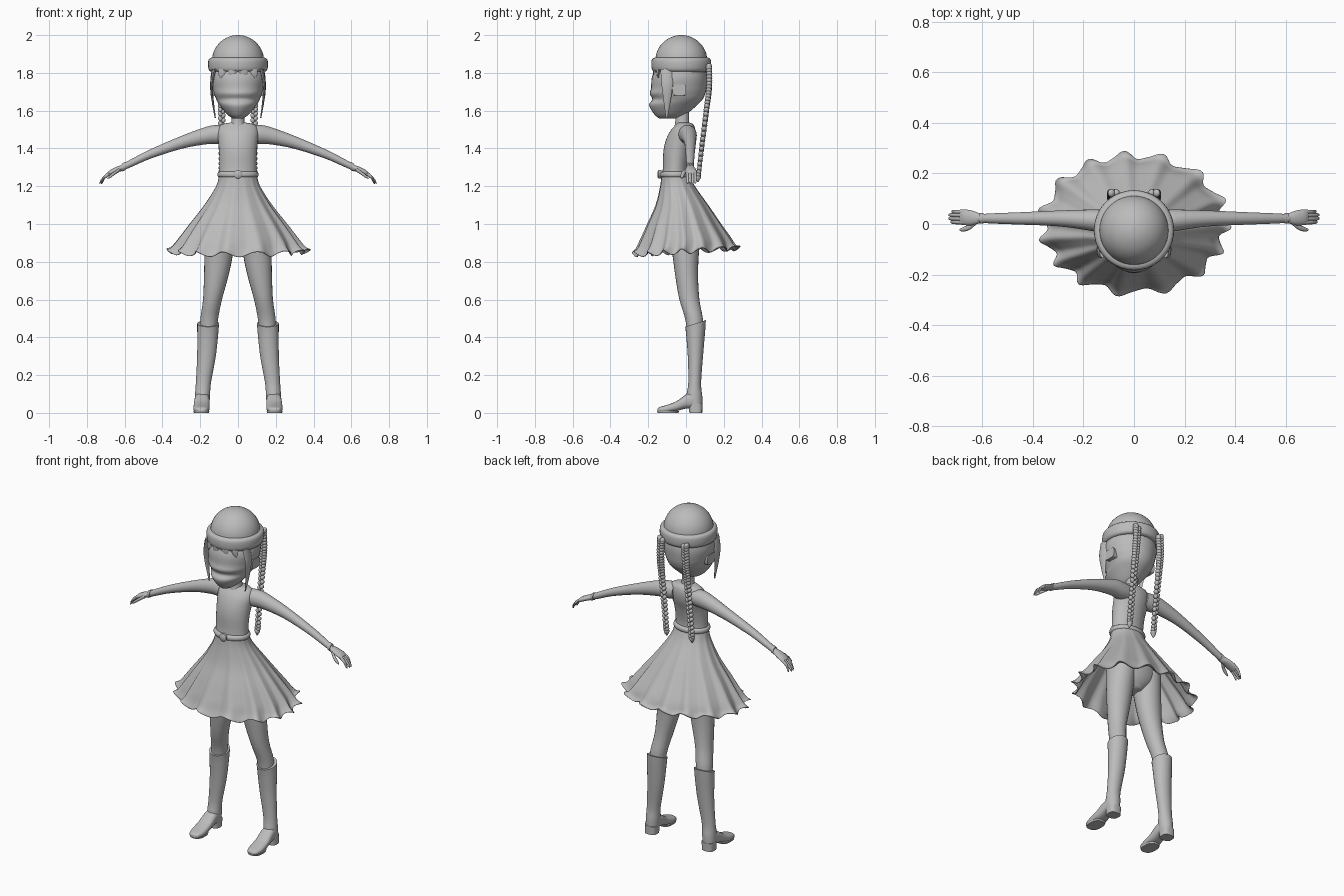
import bpy, bmesh, math
from mathutils import Matrix

GREY = bpy.data.materials.new("plain grey")
GREY.diffuse_color = (0.5, 0.5, 0.5, 1)


def finish(name, bm, mirror=False, angle=50):
    bmesh.ops.recalc_face_normals(bm, faces=bm.faces)
    me = bpy.data.meshes.new(name)
    bm.to_mesh(me)
    bm.free()
    me.materials.append(GREY)
    me.shade_smooth()
    me.set_sharp_from_angle(angle=math.radians(angle))
    ob = bpy.data.objects.new(name, me)
    bpy.context.collection.objects.link(ob)
    if mirror:
        ob.modifiers.new("mirror", "MIRROR").use_mirror_merge = False
    return ob


def smooth_rings(rings, steps):
    """Catmull-Rom interpolation between the given sections."""
    out = []
    for i in range(len(rings) - 1):
        p0, p1, p2, p3 = (rings[max(i - 1, 0)], rings[i], rings[i + 1],
                          rings[min(i + 2, len(rings) - 1)])
        for s in range(steps):
            t = s / steps
            out.append([0.5 * (2 * b + (c - a) * t + (2 * a - 5 * b + 4 * c - d) * t * t
                               + (3 * b - a - 3 * c + d) * t ** 3)
                        for a, b, c, d in zip(p0, p1, p2, p3)])
    return out + [list(rings[-1])]


def loft(name, rings, axis="z", n=24, steps=4, p=2, slope=0, mirror=False):
    """Rings are (x, y, z, radius a, radius b); slope tilts the first ring."""
    bm = bmesh.new()
    rows = []
    for k, (x, y, z, a, b) in enumerate(smooth_rings(rings, steps)):
        row = []
        for i in range(n):
            w = 2 * math.pi * i / n
            c, s = math.cos(w), math.sin(w)
            u = a * math.copysign(abs(c) ** (2 / p), c)
            v = b * math.copysign(abs(s) ** (2 / p), s)
            co = {"z": (x + u, y + v, z + (slope * v if k == 0 else 0)),
                  "x": (x, y + u, z + v), "y": (x + u, y, z + v)}[axis]
            row.append(bm.verts.new(co))
        rows.append(row)
    for r, q in zip(rows, rows[1:]):
        for i in range(n):
            j = (i + 1) % n
            bm.faces.new((r[i], r[j], q[j], q[i]))
    bm.faces.new(rows[0])
    bm.faces.new(rows[-1])
    return finish(name, bm, mirror)


def body(profile):
    """Turn (z, half width, front y, back y) into loft rings."""
    return [(0, (f + b) / 2, z, w, (b - f) / 2) for z, w, f, b in profile]


# Head, neck, torso and hips
loft("head", body([(1.558, .025, -.14, -.05), (1.58, .058, -.168, 0), (1.63, .098, -.195, .06),
                   (1.66, .115, -.178, .088), (1.69, .128, -.192, .102), (1.72, .136, -.185, .108),
                   (1.78, .145, -.18, .112), (1.85, .13, -.15, .1)]), n=32)
loft("neck", [(0, -.02, 1.5, .05, .045), (0, -.02, 1.54, .035, .037), (0, -.02, 1.6, .033, .037)])
loft("torso", body([(1.24, .1, -.13, .015), (1.30, .098, -.122, .01), (1.38, .1, -.12, .025),
                    (1.44, .105, -.108, .045), (1.49, .108, -.085, .05), (1.525, .09, -.055, .04),
                    (1.537, .04, -.048, .02)]), n=32)
loft("hips", [(0, -.01, .88, .04, .05), (0, -.005, .94, .13, .085), (0, -.01, 1.05, .15, .1),
              (0, -.04, 1.2, .095, .07)])

# Hat: rounded band and dome
loft("hat_band", [(0, -.025, z, r, r) for z, r in
                  ((1.805, .13), (1.809, .148), (1.825, .157), (1.86, .158), (1.877, .15),
                   (1.883, .13))], n=40, steps=3)
loft("hat_dome", [(0, -.025, 1.863 + .137 * math.sin(t), .138 * math.cos(t), .138 * math.cos(t))
                  for t in (0, .25, .5, .75, 1.0, 1.25, 1.42, 1.53)], n=40, steps=2)

# Hair: fringe, side locks, ear plates
for i, x in enumerate((-.075, -.025, .025, .075)):
    y = -.172 + abs(x) * .35
    loft(f"fringe_{i}", [(x, y, 1.82, .03, .012), (x * 1.05, y - .002, 1.79, .024, .008),
                         (x * 1.2, y, 1.772, .006, .004)], n=8, steps=2)
loft("side_lock", [(.125, -.1, 1.82, .012, .035), (.14, -.1, 1.74, .008, .03),
                   (.135, -.1, 1.66, .006, .02), (.12, -.102, 1.56, .003, .004)], n=8, mirror=True)
loft("ear", [(.11, -.035, 1.705, .034, .026), (.145, -.035, 1.71, .036, .029)],
     "x", n=16, steps=1, p=6, mirror=True)

# Braids: two rows of overlapping beads plus a tied tip
bm = bmesh.new()
path = smooth_rings([(.08, .122, 1.83), (.085, .122, 1.72), (.086, .108, 1.6),
                     (.085, .085, 1.42), (.085, .066, 1.255)], 7)
for k, (x, y, z) in enumerate(path):
    taper = 1 - .25 * k / len(path)
    for side in (-1, 1):
        m = (Matrix.Translation((x + side * .009 * taper, y, z + side * .005))
             @ Matrix.Rotation(side * .6, 4, "Y")
             @ Matrix.Diagonal((.014 * taper, .017 * taper, .017 * taper, 1)))
        bmesh.ops.create_uvsphere(bm, u_segments=10, v_segments=6, radius=1, matrix=m)
finish("braid", bm, True)
loft("braid_tip", [(.085, .066, 1.26, .012, .012), (.085, .064, 1.245, .015, .015),
                   (.085, .062, 1.222, .003, .003)], n=10, mirror=True)

# Arms and hands
loft("arm", [(.06, .005, 1.475, .045, .045), (.11, .008, 1.474, .047, .05),
             (.17, .015, 1.468, .042, .046), (.3, .022, 1.432, .031, .034),
             (.46, .022, 1.372, .024, .025), (.56, .022, 1.325, .02, .021),
             (.62, .022, 1.295, .016, .017)], "x", mirror=True)
loft("cuff", [(.595, .022, 1.308, .021, .022), (.612, .022, 1.3, .021, .022)],
     "x", steps=1, mirror=True)
loft("palm", [(.605, .022, 1.3, .017, .016), (.64, .024, 1.288, .029, .016),
              (.675, .027, 1.272, .031, .015), (.69, .028, 1.262, .028, .011)],
     "x", n=16, mirror=True)
for i, (y, tip) in enumerate(((.007, .725), (.021, .733), (.035, .733), (.048, .722))):
    loft(f"finger_{i}", [(.675, y, 1.272, .0085, .011), (.705, y, 1.25, .008, .011),
                         (tip - .006, y + .001, 1.225, .007, .009), (tip, y + .001, 1.216, .003, .004)],
         "x", n=8, steps=2, mirror=True)
loft("thumb", [(.625, .008, 1.288, .011, .011), (.65, -.012, 1.272, .011, .01),
               (.675, -.021, 1.253, .009, .009), (.69, -.023, 1.243, .003, .004)],
     "x", n=10, mirror=True)

# Belt with a round buckle
loft("belt", [(0, -.057, z, .1 + d, .075 + d) for z, d in
              ((1.247, -.005), (1.25, .005), (1.262, .009), (1.274, .005), (1.278, -.005))],
     n=40, steps=2)
loft("buckle", [(0, -.13, 1.263, .022, .022), (0, -.145, 1.263, .023, .023),
                (0, -.151, 1.263, .014, .014)], "y", n=20, steps=1)

# Pleated, flared skirt with a fluttering hem
bm = bmesh.new()
N = 168
rows = []
shape = smooth_rings([(1.262, .1, .074, -.056), (1.2, .116, .092, -.045), (1.1, .178, .138, -.022),
                      (1.0, .253, .192, -.01), (.92, .31, .235, 0), (.875, .34, .255, 0),
                      (.856, .362, .272, 0)], 4)
for k, (z, a, b, cy) in enumerate(shape):
    t = k / (len(shape) - 1)
    row = []
    for i in range(N):
        w = 2 * math.pi * i / N
        ph = 15 * w + .7 * math.sin(3 * w + 1) + .4 * math.sin(2 * w)
        fold = 1 + .058 * t * math.cos(ph) + .012 * t * math.cos(2 * ph + 1)
        flutter = max(0, t - .7) / .3
        dz = flutter * (.014 * math.cos(ph + .9) + .017 * math.sin(w))
        row.append(bm.verts.new((a * fold * math.cos(w), cy + b * fold * math.sin(w), z + dz)))
    rows.append(row)
for r, q in zip(rows, rows[1:]):
    for i in range(N):
        j = (i + 1) % N
        bm.faces.new((r[i], r[j], q[j], q[i]))
skirt = finish("skirt", bm, angle=80)
thick = skirt.modifiers.new("thickness", "SOLIDIFY")
thick.thickness = .004

# Legs
loft("leg", [(.088, -.005, 1.0, .08, .09), (.102, -.002, .84, .075, .07),
             (.116, .004, .72, .064, .06), (.135, .018, .6, .05, .053),
             (.152, .042, .5, .047, .047), (.158, .048, .42, .044, .042)], mirror=True)

# Boots: slanted shaft, foot, sole and heel
loft("boot_shaft", [(.158, .05, .473, .058, .055), (.166, .05, .31, .05, .041),
                    (.183, .046, .16, .04, .034), (.188, .044, .09, .04, .042),
                    (.19, .048, .04, .038, .038)], slope=.32, mirror=True)
loft("boot_heel", [(.19, .05, .05, .038, .037), (.191, .052, 0, .036, .034)],
     steps=1, p=3, mirror=True)
loft("boot_foot", [(.19, .04, .068, .038, .045), (.191, 0, .06, .04, .037),
                   (.193, -.05, .036, .042, .026), (.194, -.105, .021, .042, .02),
                   (.194, -.14, .017, .032, .014), (.194, -.152, .014, .016, .007)],
     "y", p=2.6, mirror=True)
loft("boot_sole", [(.194, -.095, 0, .04, .055), (.194, -.095, .009, .042, .058)],
     steps=1, p=2.6, mirror=True)
